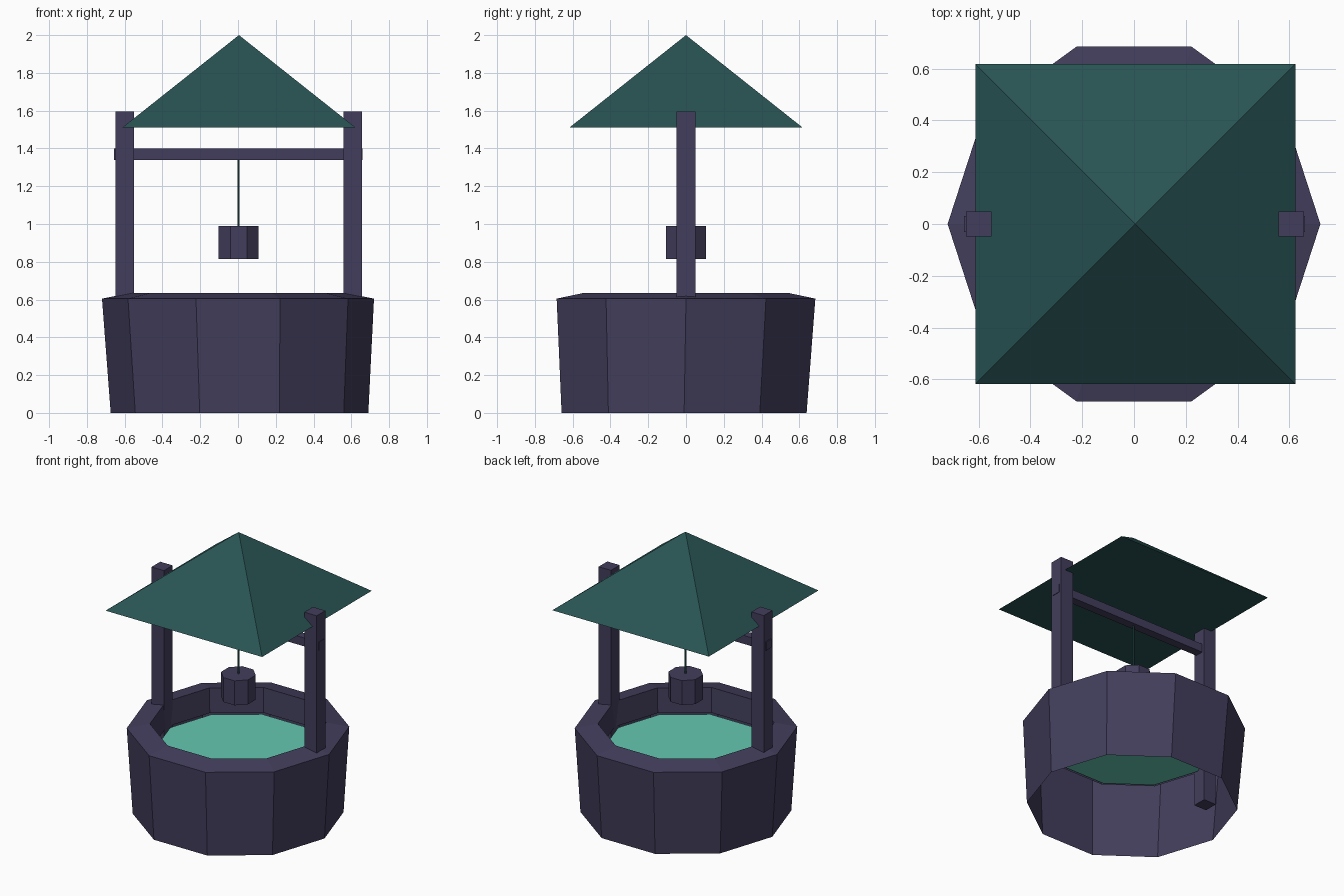
import bpy, bmesh
from math import sin, cos, pi
from mathutils import Matrix, Vector

cube = bpy.data.objects.get("Cube")
if cube:
    bpy.data.objects.remove(cube, do_unlink=True)


def material(name, rgb):
    m = bpy.data.materials.new(name)
    m.use_nodes = True
    m.diffuse_color = (*rgb, 1)
    m.node_tree.nodes["Principled BSDF"].inputs["Base Color"].default_value = (*rgb, 1)
    return m


SLATE = material("slate_purple", (0.055, 0.048, 0.107))
TEAL = material("dark_teal", (0.022, 0.088, 0.088))
WATER = material("water_green", (0.127, 0.578, 0.445))


def finish(name, bm, mat):
    mesh = bpy.data.meshes.new(name)
    bm.to_mesh(mesh)
    bm.free()
    mesh.materials.append(mat)
    obj = bpy.data.objects.new(name, mesh)
    bpy.context.collection.objects.link(obj)
    return obj


def box(name, low, high, mat):
    low, high = Vector(low), Vector(high)
    bm = bmesh.new()
    bmesh.ops.create_cube(bm, size=1)
    bmesh.ops.scale(bm, vec=high - low, verts=bm.verts)
    bmesh.ops.translate(bm, vec=(low + high) / 2, verts=bm.verts)
    return finish(name, bm, mat)


def prism(name, sides, radius, top_radius, low, high, turn, mat, x=0.0):
    bm = bmesh.new()
    place = Matrix.Translation((x, 0, (low + high) / 2)) @ Matrix.Rotation(turn, 4, "Z")
    bmesh.ops.create_cone(bm, cap_ends=True, segments=sides, radius1=radius,
                          radius2=top_radius, depth=high - low, matrix=place)
    return finish(name, bm, mat)


# Ten-sided wall: outer face, sloping rim and inner lip, open underneath
SIDES = 10
bm = bmesh.new()
rings = []
for r, z, dx, dy in ((0.682, 0, 0.008, -0.01), (0.72, 0.605, 0, 0),
                     (0.57, 0.635, 0, 0), (0.56, 0.46, 0, 0)):
    rings.append([bm.verts.new((dx + r * cos(2 * pi * i / SIDES),
                                dy + r * sin(2 * pi * i / SIDES), z))
                  for i in range(SIDES)])
for a, b in zip(rings, rings[1:]):
    for i in range(SIDES):
        j = (i + 1) % SIDES
        bm.faces.new((a[i], a[j], b[j], b[i]))
finish("well_wall", bm, SLATE)

# Water surface
prism("water", SIDES, 0.535, 0.535, 0.455, 0.46, pi / 2, WATER)

# Posts and crossbeam
for name, x in (("right_post", -0.6), ("left_post", 0.607)):
    box(name, (x - 0.049, -0.049, 0.23), (x + 0.049, 0.049, 1.595), SLATE)
box("crossbeam", (-0.656, -0.03, 1.34), (0.66, 0.03, 1.4), SLATE)

# Rope and bucket
prism("rope", 6, 0.006, 0.006, 0.98, 1.36, 0, TEAL, 0.003)
prism("bucket", 8, 0.115, 0.115, 0.815, 0.99, pi / 8, SLATE, 0.003)

# Pyramid roof
prism("roof", 4, 0.618 * 2 ** 0.5, 0, 1.51, 2, pi / 4, TEAL, 0.005)
